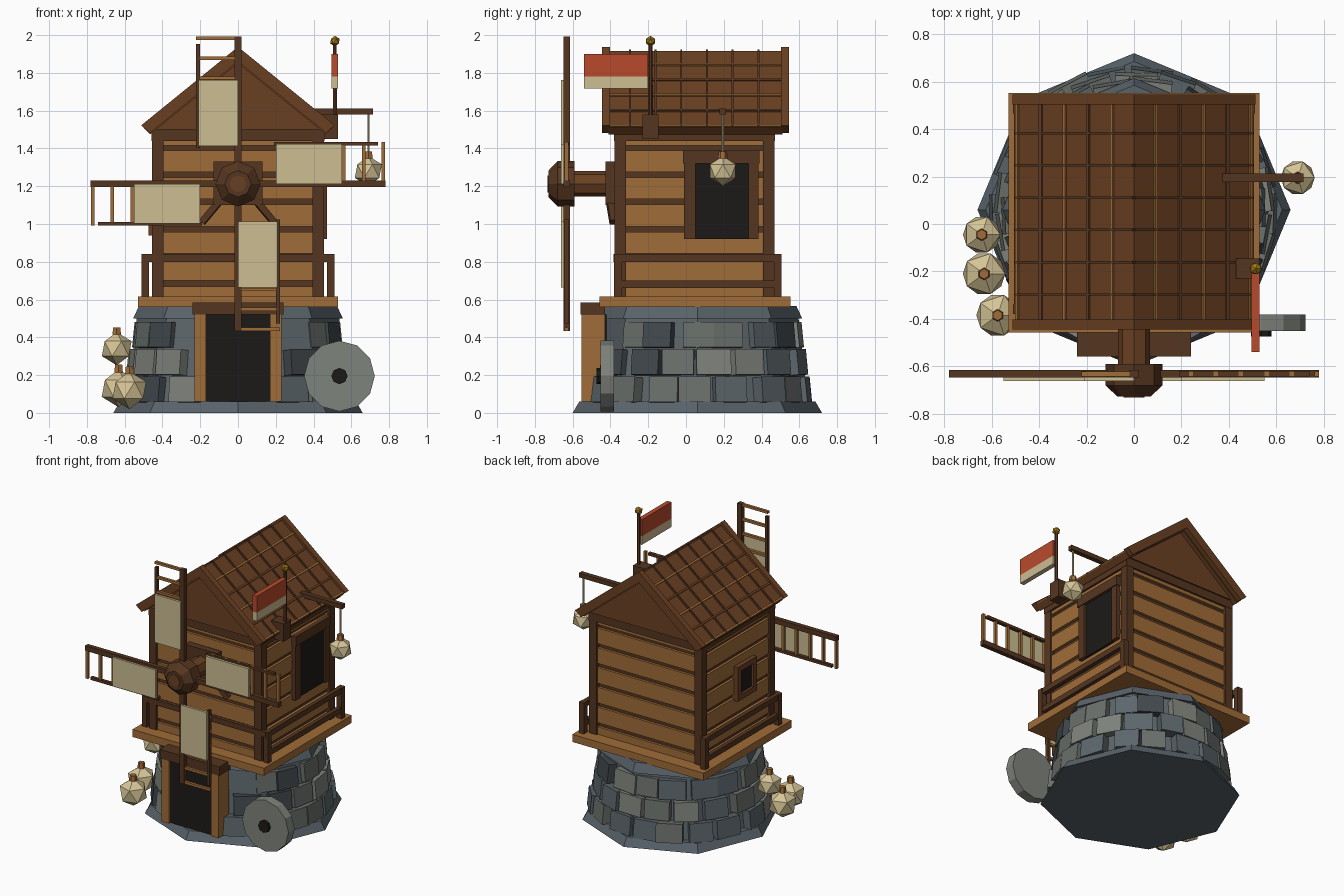
import bpy, bmesh, math, random
from mathutils import Matrix, Vector

if "Cube" in bpy.data.objects:
    bpy.data.objects.remove(bpy.data.objects["Cube"])

random.seed(4)
CY = 0.06           # centre of the stone tower in y
BY = 0.045          # centre of the timber house in y


def mat(name, hexa):
    rgb = [int(hexa[i:i + 2], 16) / 255 for i in (0, 2, 4)]
    m = bpy.data.materials.new(name)
    m.diffuse_color = [((c + 0.055) / 1.055) ** 2.4 if c > 0.04 else c / 12.92 for c in rgb] + [1]
    m.use_nodes = True
    m.node_tree.nodes["Principled BSDF"].inputs["Base Color"].default_value = m.diffuse_color
    return m


DARK, BROWN, WOOD = mat("dark_wood", "55351F"), mat("roof_wood", "6A4022"), mat("light_wood", "A06C38")
STONES = [mat("stone_%d" % i, h) for i, h in enumerate(("7F837C", "6B706C", "5C666B", "42494D"))]
SLATE, BLACK, GOLD = mat("slate", "59636A"), mat("opening", "1C1A17"), mat("gold", "A07818")
CREAM, CLOTH, RED = mat("sack_cloth", "D6C597"), mat("sail_cloth", "CDBD92"), mat("flag_red", "B84A2C")


def finish(name, bm, m):
    bmesh.ops.recalc_face_normals(bm, faces=bm.faces)
    me = bpy.data.meshes.new(name)
    bm.to_mesh(me)
    bm.free()
    me.materials.append(m)
    ob = bpy.data.objects.new(name, me)
    bpy.context.collection.objects.link(ob)
    return ob


def block(name, size, M, m):
    bm = bmesh.new()
    bmesh.ops.create_cube(bm, size=1, matrix=M @ Matrix.Diagonal((*size, 1)))
    return finish(name, bm, m)


def box(name, x, y, z, m, M=Matrix()):
    c = [sum(r) / 2 for r in (x, y, z)]
    return block(name, [abs(r[1] - r[0]) for r in (x, y, z)], M @ Matrix.Translation(c), m)


def cone(name, a, b, r1, r2, n, m):
    a, b = Vector(a), Vector(b)
    bm = bmesh.new()
    M = Matrix.Translation((a + b) / 2) @ Vector((0, 0, 1)).rotation_difference(b - a).to_matrix().to_4x4()
    bmesh.ops.create_cone(bm, cap_ends=True, segments=n, radius1=r1, radius2=r2, depth=(b - a).length, matrix=M)
    return finish(name, bm, m)


def prism(name, pts, y0, y1, m):
    bm = bmesh.new()
    f = bm.faces.new([bm.verts.new((p[0], y0, p[1])) for p in pts])
    ext = bmesh.ops.extrude_face_region(bm, geom=[f])["geom"]
    bmesh.ops.translate(bm, vec=(0, y1 - y0, 0), verts=[v for v in ext if isinstance(v, bmesh.types.BMVert)])
    return finish(name, bm, m)


def beam(name, a, b, w, m):
    a, b = Vector(a), Vector(b)
    M = Matrix.Translation((a + b) / 2) @ (b - a).to_track_quat('Z', 'Y').to_matrix().to_4x4()
    return block(name, (w, w, (b - a).length), M, m)


def ball(name, c, r, m):
    bm = bmesh.new()
    bmesh.ops.create_icosphere(bm, subdivisions=1, radius=r, matrix=Matrix.Translation(c))
    return finish(name, bm, m)


def sack(name, x, y, z, r):
    ball(name, (x, y, z), r, CREAM)
    cone(name + "_neck", (x, y, z + r * 0.85), (x, y, z + r + 0.025), 0.026, 0.022, 6, WOOD)


# stone tower: plinth, core, cap
cone("plinth", (0, CY, 0), (0, CY, 0.06), 0.66, 0.625, 8, SLATE)
cone("tower_core", (0, CY, 0.05), (0, CY, 0.51), 0.585, 0.535, 8, STONES[2])
cone("tower_cap", (0, CY, 0.5), (0, CY, 0.565), 0.555, 0.525, 8, SLATE)

# courses of stones, leaving the doorway free
for row, (z, r) in enumerate(((0.12, 0.605), (0.265, 0.58), (0.41, 0.55))):
    for i in range(18):
        a = 2 * math.pi * (i + 0.5 * (row % 2)) / 18
        if math.sin(a) < 0 and abs(r * math.cos(a)) < 0.28:
            continue
        M = (Matrix.Translation((0, CY, z)) @ Matrix.Rotation(a + random.uniform(-.05, .05), 4, 'Z')
             @ Matrix.Translation((r - 0.05 + random.uniform(-.012, .008), 0, 0)) @ Matrix.Rotation(-0.1, 4, 'Y'))
        block("stone", (0.1, random.uniform(0.155, 0.19), 0.135), M, random.choice(STONES))

# doorway
box("door_opening", (-.17, .17), (-.535, -.42), (.06, .52), BLACK)
for s in (-1, 1):
    box("door_jamb", (s * .17, s * .23), (-.553, -.43), (.06, .52), WOOD)
box("door_lintel", (-.24, .24), (-.558, -.43), (.52, .585), DARK)

# platform and railing
box("platform", (-.53, .53), (-.458, .553), (.56, .615), WOOD)
for s in (-1, 1):
    for y in (-.36, .486):
        box("rail_post", (s * .47, s * .51), (y - .02, y + .02), (.61, .84), DARK)
    for z in (.66, .80):
        box("side_rail", (s * .475, s * .505), (-.36, .486), (z, z + .04), DARK)
box("front_rail", (-.49, .49), (-.385, -.36), (.80, .84), DARK)

# timber house: core, planks, posts, top beam
box("house_core", (-.425, .425), (BY - .393, BY + .393), (.61, 1.5), DARK)
for z0, z1 in [(.615, .67)] + [(.70 + .144 * i, .814 + .144 * i) for i in range(5)] + [(1.415, 1.45)]:
    box("plank", (-.443, .443), (BY - .411, BY + .411), (z0, z1), WOOD)
for sx in (-1, 1):
    for sy in (-1, 1):
        box("corner_post", (sx * .395, sx * .455), (BY + sy * .363, BY + sy * .423), (.61, 1.5), DARK)
box("top_beam", (-.457, .457), (BY - .425, BY + .425), (1.44, 1.5), DARK)

# loading door on the right, small window on the left
box("loft_opening", (.42, .458), (.05, .33), (.92, 1.32), BLACK)
for y in ((-.01, .05), (.33, .385)):
    box("loft_jamb", (.42, .472), y, (.92, 1.32), DARK)
box("loft_lintel", (.42, .478), (-.015, .39), (1.32, 1.39), DARK)
box("window_opening", (-.458, -.42), (-.10, .04), (.97, 1.15), BLACK)
for y in ((-.14, -.10), (.04, .08)):
    box("window_jamb", (-.475, -.42), y, (.95, 1.18), BROWN)
for z in ((.94, .98), (1.15, 1.19)):
    box("window_bar", (-.475, -.42), (-.14, .08), z, BROWN)

# roof: gable body, slabs, barge boards, battens
prism("gable", [(-.46, 1.5), (.46, 1.5), (0, 1.87)], -.39, .48, BROWN)
ang = math.atan(0.81)
for s in (-1, 1):
    prism("roof_slab", [(0, 1.915), (s * .5, 1.51), (s * .465, 1.475), (0, 1.85)], -.41, .51, BROWN)
    for y in (-.445, .503):
        prism("barge_board", [(0, 1.938), (s * .513, 1.522), (s * .465, 1.483), (0, 1.86)], y, y + .042, BROWN)
    R = Matrix.Translation((0, 0, 1.915)) @ Matrix.Rotation(s * ang, 4, 'Y')
    for i in range(1, 6):
        d = s * (i * .1 / math.cos(ang) - .012)
        box("roof_batten", (d - .007, d + .007), (-.41, .51), (-.01, .009), WOOD if i % 2 else BROWN, R)
    for i in range(6):
        y = -.297 + .136 * i
        box("roof_seam", (0, s * .64), (y - .005, y + .005), (-.01, .011), DARK, R)

# windmill axle and hub
HZ = 1.213
box("axle_plate", (-.13, .13), (-.425, -.375), (1.1, 1.33), DARK)
cone("axle", (0, -.4, HZ), (0, -.61, HZ), .068, .068, 8, BROWN)
cone("hub", (0, -.59, HZ), (0, -.68, HZ), .12, .12, 8, DARK)
cone("hub_nose", (0, -.68, HZ), (0, -.728, HZ), .12, .07, 8, DARK)
cone("hub_pin", (0, -.72, HZ), (0, -.732, HZ), .045, .045, 8, BROWN)
for s in (-1, 1):
    beam("axle_brace", (s * .09, -.405, 1.13), (s * .19, -.385, 1.01), .035, DARK)

# four sails, each turned a quarter
for k in range(4):
    R = Matrix.Translation((0, 0, HZ)) @ Matrix.Rotation(-k * math.pi / 2, 4, 'Y')
    box("sail_spar", (-.018, .018), (-.648, -.615), (0, .78), DARK, R)
    box("sail_rail", (-.222, -.202), (-.643, -.62), (.19, .74), DARK, R)
    for u in (.24, .345, .45, .56, .665, .77):
        box("sail_rung", (-.222, .01), (-.642, -.622), (u - .009, u + .009), WOOD, R)
    box("sail_cloth", (-.21, 0), (-.662, -.645), (.2, .55), CLOTH, R)

# flag
box("flag_bracket", (.43, .53), (-.23, -.145), (1.45, 1.58), DARK)
cone("flag_pole", (.513, -.188, 1.5), (.513, -.188, 1.96), .013, .011, 6, DARK)
ball("flag_knob", (.513, -.188, 1.968), .028, GOLD)
box("flag_upper", (.496, .53), (-.54, -.2), (1.78, 1.9), RED)
box("flag_lower", (.496, .53), (-.54, -.2), (1.718, 1.78), CLOTH)

# hoist with hanging sack
box("hoist_beam", (.36, .715), (.178, .212), (1.58, 1.612), DARK)
cone("hoist_rope", (.69, .195, 1.37), (.69, .195, 1.59), .006, .006, 6, CLOTH)
sack("hanging_sack", .69, .195, 1.28, .08)

# sacks on the ground and millstone
sack("ground_sack_front", -.575, -.385, .12, .1)
sack("ground_sack_middle", -.632, -.21, .13, .1)
sack("ground_sack_top", -.642, -.045, .34, .088)
cone("millstone", (.537, -.382, .195), (.537, -.452, .195), .187, .187, 12, STONES[0])
cone("millstone_eye", (.537, -.44, .195), (.537, -.474, .195), .043, .043, 8, BLACK)
